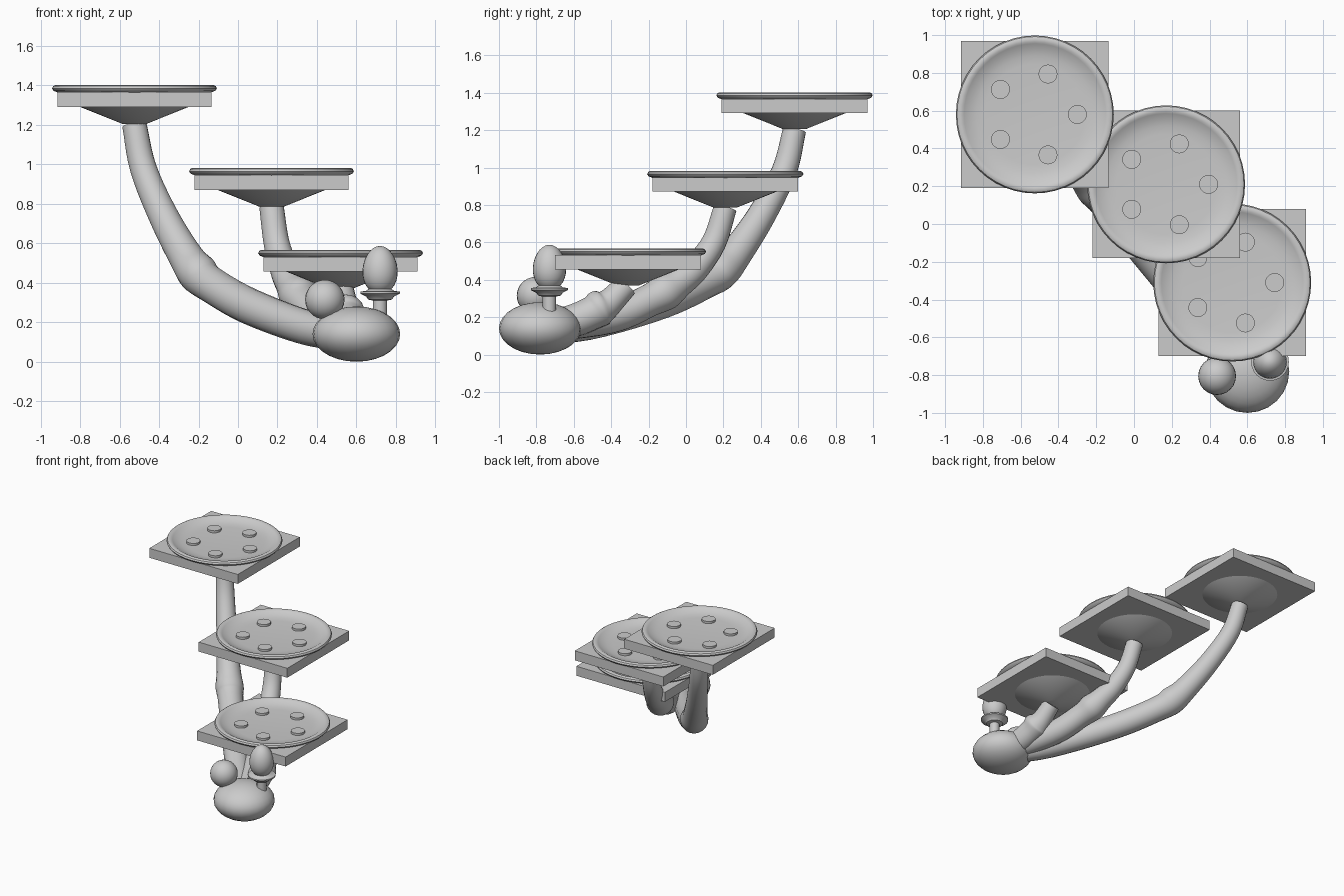
import bpy, bmesh, math
from mathutils import Vector

old = bpy.data.objects.get("Cube")
if old:
    bpy.data.objects.remove(old, do_unlink=True)

grey = bpy.data.materials.new("plain_grey")
grey.use_nodes = True
grey.diffuse_color = (0.6, 0.6, 0.6, 1)
grey.node_tree.nodes["Principled BSDF"].inputs["Base Color"].default_value = (0.6, 0.6, 0.6, 1)


def finish(name, bm, loc=(0, 0, 0), smooth=True):
    """Turn a bmesh into a named, shaded object."""
    bmesh.ops.recalc_face_normals(bm, faces=bm.faces)
    mesh = bpy.data.meshes.new(name)
    bm.to_mesh(mesh)
    bm.free()
    mesh.materials.append(grey)
    ob = bpy.data.objects.new(name, mesh)
    ob.location = loc
    bpy.context.collection.objects.link(ob)
    if smooth:
        bpy.ops.object.select_all(action='DESELECT')
        ob.select_set(True)
        bpy.context.view_layer.objects.active = ob
        bpy.ops.object.shade_smooth_by_angle(angle=math.radians(35))
    return ob


def loft(rings):
    """Skin a list of vertex rings and cap both ends."""
    bm = bmesh.new()
    loops = [[bm.verts.new(p) for p in ring] for ring in rings]
    n = len(loops[0])
    for a, b in zip(loops, loops[1:]):
        for i in range(n):
            j = (i + 1) % n
            bm.faces.new((a[i], a[j], b[j], b[i]))
    bm.faces.new(loops[0])
    bm.faces.new(loops[-1])
    return bm


def lathe(name, profile, loc, sides=48):
    rings = [[(r * math.cos(math.tau * i / sides), r * math.sin(math.tau * i / sides), z)
              for i in range(sides)] for r, z in profile]
    return finish(name, loft(rings), loc)


def ball(name, loc, size, taper=0.0):
    bm = bmesh.new()
    bmesh.ops.create_uvsphere(bm, u_segments=24, v_segments=14, radius=1)
    for v in bm.verts:
        k = 1 - taper * v.co.z
        v.co = Vector((v.co.x * size[0] * k, v.co.y * size[1] * k, v.co.z * size[2]))
    return finish(name, bm, loc)


def spline(points, steps=5):
    """Catmull-Rom samples through the points."""
    pts = [points[0] * 2 - points[1]] + points + [points[-1] * 2 - points[-2]]
    out = []
    for a, b, c, d in zip(pts, pts[1:], pts[2:], pts[3:]):
        for s in range(steps):
            t = s / steps
            out.append(0.5 * (2 * b + (c - a) * t + (2 * a - 5 * b + 4 * c - d) * t * t
                              + (3 * b - a - 3 * c + d) * t ** 3))
    return out + [points[-1]]


BASE = Vector((0.6, -0.8))


def arm(name, top, stations, sides=20):
    """Tapered tube in the upright plane from the base to a tray; stations are (u, z, radius)."""
    span = Vector(top) - BASE
    heading = Vector((span.x, span.y, 0)).normalized()
    side = Vector((heading.y, -heading.x, 0))
    path = spline([Vector((u * span.length, z, r)) for u, z, r in stations])
    rings = []
    for i, p in enumerate(path):
        d = path[min(i + 1, len(path) - 1)] - path[max(i - 1, 0)]
        along = (heading * d.x + Vector((0, 0, d.y))).normalized()
        up = side.cross(along)
        centre = Vector((BASE.x, BASE.y, p.y)) + heading * p.x
        rings.append([centre + p.z * (side * math.cos(math.tau * k / sides)
                                      + up * math.sin(math.tau * k / sides))
                      for k in range(sides)])
    finish(name, loft(rings))


def tray(name, x, y, z):
    """Square plate, round dish with rolled rim, and a ring of five pads; z is the underside tip."""
    bm = bmesh.new()
    bmesh.ops.create_cube(bm, size=1)
    bmesh.ops.scale(bm, vec=(0.78, 0.78, 0.075), verts=bm.verts)
    finish(name + "_plate", bm, (x, y, z + 0.1235), smooth=False)
    lathe(name + "_dish",
          [(0.06, 0), (0.274, 0.086), (0.39, 0.16), (0.41, 0.168), (0.418, 0.18),
           (0.412, 0.192), (0.402, 0.197), (0.385, 0.196), (0.375, 0.19),
           (0.345, 0.176), (0.31, 0.167), (0.265, 0.163)], (x, y, z))
    for i in range(5):
        a = math.tau * i / 5
        lathe(name + "_pad", [(0.05, 0.15), (0.05, 0.18)],
              (x + 0.225 * math.cos(a), y + 0.225 * math.sin(a), z), sides=20)


# Three trays, stepping up toward the back
tray("high_tray", -0.525, 0.58, 1.205)
tray("middle_tray", 0.17, 0.21, 0.785)
tray("low_tray", 0.52, -0.31, 0.37)

# Curved arms with a thicker elbow
arm("high_arm", (-0.525, 0.58),
    [(0, 0.14, 0.08), (0.2, 0.165, 0.088), (0.48, 0.28, 0.092), (0.66, 0.395, 0.092),
     (0.715, 0.45, 0.102), (0.77, 0.535, 0.088), (0.87, 0.74, 0.076),
     (0.96, 0.98, 0.068), (1, 1.2, 0.062)])
arm("middle_arm", (0.17, 0.21),
    [(0, 0.14, 0.08), (0.39, 0.2, 0.088), (0.6, 0.29, 0.088), (0.68, 0.335, 0.1),
     (0.75, 0.385, 0.085), (0.84, 0.46, 0.075), (0.94, 0.6, 0.066), (1, 0.785, 0.062)])
arm("low_arm", (0.52, -0.31),
    [(0, 0.14, 0.08), (0.37, 0.175, 0.088), (0.6, 0.22, 0.09), (0.7, 0.25, 0.098),
     (0.8, 0.28, 0.075), (0.98, 0.37, 0.064)])

# Rounded base with its two ornaments
ball("base", (0.6, -0.78, 0.14), (0.222, 0.22, 0.14))
ball("small_ball", (0.44, -0.805, 0.315), (0.1, 0.1, 0.1))
lathe("egg_stand", [(0.036, 0.18), (0.036, 0.31), (0.06, 0.315), (0.07, 0.33), (0.1, 0.345),
                    (0.1, 0.355), (0.07, 0.36), (0.05, 0.375)], (0.72, -0.73, 0), sides=24)
ball("egg", (0.72, -0.73, 0.465), (0.089, 0.089, 0.122), taper=0.08)
